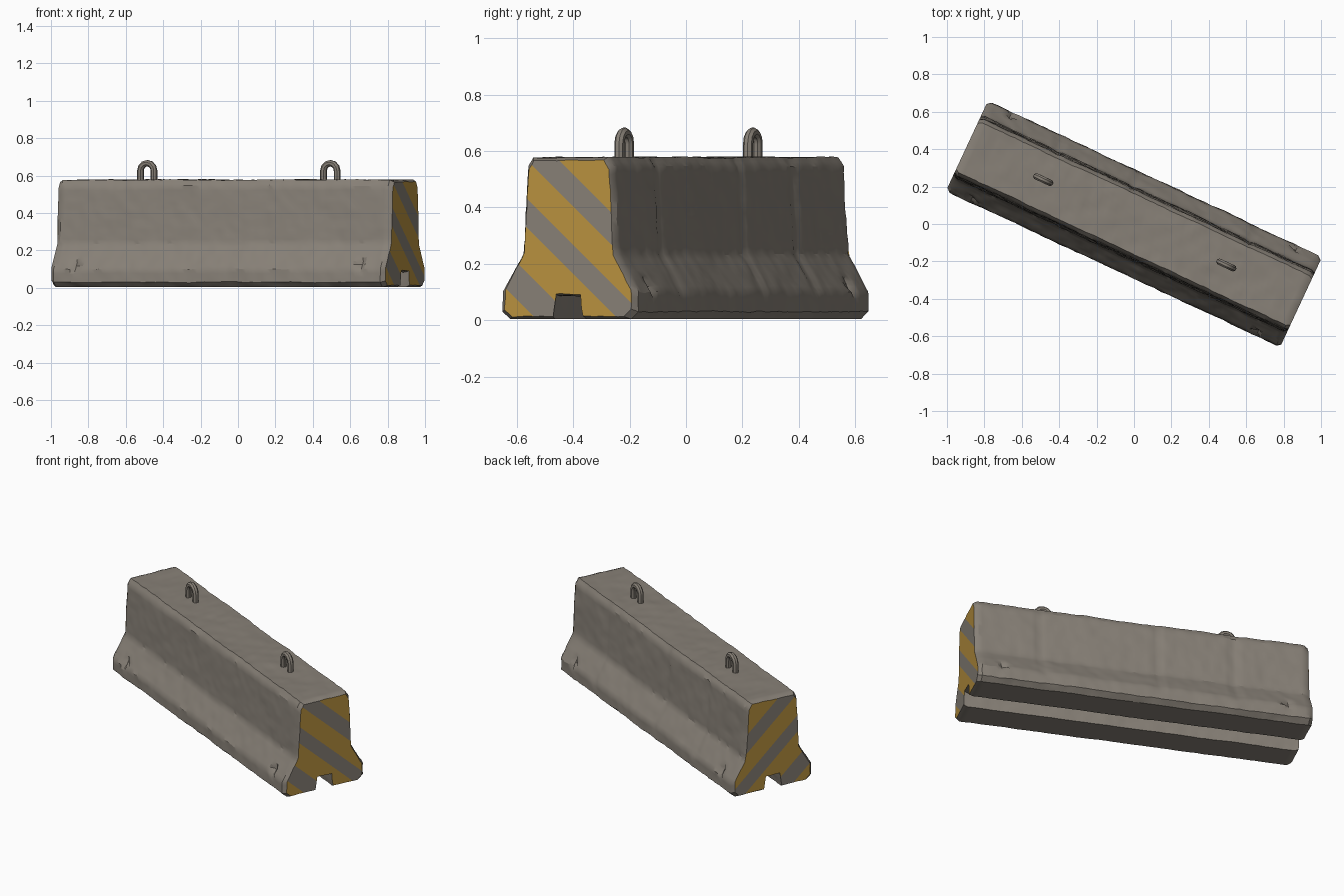
import bpy, bmesh, math
from mathutils import Matrix, Vector, noise

if "Cube" in bpy.data.objects:
    bpy.data.objects.remove(bpy.data.objects["Cube"])

def material(name, rgb):
    m = bpy.data.materials.new(name)
    m.diffuse_color = (*rgb, 1)
    m.use_nodes = True
    m.node_tree.nodes["Principled BSDF"].inputs["Base Color"].default_value = m.diffuse_color
    return m

CONCRETE = material("concrete_grey", (0.245, 0.218, 0.185))
YELLOW = material("hazard_yellow", (0.49, 0.29, 0.05))
TURN = Matrix.Rotation(math.radians(-25), 4, 'Z')
HALF_LEN = 0.986

def finish(obj, angle):
    bpy.ops.object.select_all(action='DESELECT')
    obj.select_set(True)
    bpy.context.view_layer.objects.active = obj
    bpy.ops.object.shade_smooth_by_angle(angle=math.radians(angle))

# Cross-section: half profile with the underside channel, mirrored and resampled
half = [(0.05, 0.085), (0.062, 0.004), (0.235, 0.004), (0.266, 0.03), (0.264, 0.1),
        (0.185, 0.235), (0.167, 0.545), (0.147, 0.577)]
outline = half + [(-v, z) for v, z in reversed(half)]
section = []
for i, a in enumerate(outline):
    a, b = Vector(a), Vector(outline[(i + 1) % len(outline)])
    n = max(1, math.ceil((b - a).length / 0.025))
    section += [a.lerp(b, k / n) for k in range(n)]

def weather(u, v, z):
    """Worn surface: soft waves, small chips, back seams and side dents."""
    p = Vector((u, v, z))
    d = noise.noise_vector(p * 5) * 0.004 + noise.noise_vector(p * 22) * 0.004
    d.x = 0
    if z < 0.01:
        d.z = 0
    if v > 0.14 and 0.1 < z < 0.57:
        for seam in (-0.54, -0.09, 0.6):
            d.y -= 0.009 * max(0, 1 - abs(u - seam) / 0.03)
    for hole in (-0.84, 0.84):
        r = math.hypot(u - hole, z - 0.12)
        if abs(v) > 0.2 and r < 0.025:
            d.y -= math.copysign(0.018, v)
    p += d
    p.z = max(0, p.z)
    return p

# Barrier body: section swept along the length with chamfered ends
bm = bmesh.new()
inner = HALF_LEN - 0.022
steps = 80
stations = [(-HALF_LEN, True)]
stations += [(-inner + 2 * inner * i / steps, False) for i in range(steps + 1)]
stations += [(HALF_LEN, True)]
rings = []
for u, is_end in stations:
    ring = []
    for v, z in section:
        if is_end:
            v, z = v * 0.93, 0.29 + (z - 0.29) * 0.965
        ring.append(bm.verts.new(weather(u, v, z)))
    rings.append(ring)
count = len(section)
for r0, r1 in zip(rings, rings[1:]):
    for i in range(count):
        j = (i + 1) % count
        bm.faces.new((r0[i], r0[j], r1[j], r1[i]))
caps = [bm.faces.new(rings[0]), bm.faces.new(rings[-1])]
bmesh.ops.triangulate(bm, faces=caps)

def end_faces():
    return [f for f in bm.faces if all(abs(abs(v.co.x) - HALF_LEN) < 1e-4 for v in f.verts)]

# Hazard stripes: cut both end faces along diagonals and colour alternate bands
edges = (-0.11, 0.02, 0.18, 0.283, 0.42, 0.534)
slant = Vector((0, 0.906, 1))
for t in edges:
    faces = end_faces()
    geom = set(faces)
    for f in faces:
        geom.update(f.edges)
        geom.update(f.verts)
    bmesh.ops.bisect_plane(bm, geom=list(geom), dist=1e-5,
                           plane_co=Vector((0, 0, t)), plane_no=slant.normalized())
for f in end_faces():
    t = f.calc_center_median().dot(slant)
    f.material_index = 1 if sum(t > e for e in edges) % 2 == 0 else 0
bmesh.ops.recalc_face_normals(bm, faces=bm.faces[:])
bmesh.ops.transform(bm, matrix=TURN, verts=bm.verts[:])
mesh = bpy.data.meshes.new("barrier_body")
bm.to_mesh(mesh)
bm.free()
mesh.materials.append(CONCRETE)
mesh.materials.append(YELLOW)
body = bpy.data.objects.new("barrier_body", mesh)
bpy.context.collection.objects.link(body)
finish(body, 32)

# Lifting loops: bent bar arches on the top
def lifting_loop(name, u):
    r, spring = 0.04, 0.626
    path = [(-r, 0.55)]
    path += [(-r * math.cos(math.pi * k / 6), spring + r * math.sin(math.pi * k / 6)) for k in range(7)]
    path += [(r, 0.55)]
    curve = bpy.data.curves.new(name, 'CURVE')
    curve.dimensions = '3D'
    curve.bevel_depth = 0.018
    curve.bevel_resolution = 2
    curve.use_fill_caps = True
    spline = curve.splines.new('POLY')
    spline.points.add(len(path) - 1)
    for point, (x, z) in zip(spline.points, path):
        point.co = (*(TURN @ Vector((u + x, 0.01, z))), 1)
    curve.materials.append(CONCRETE)
    obj = bpy.data.objects.new(name, curve)
    bpy.context.collection.objects.link(obj)
    bpy.ops.object.select_all(action='DESELECT')
    obj.select_set(True)
    bpy.context.view_layer.objects.active = obj
    bpy.ops.object.convert(target='MESH')
    finish(bpy.context.object, 40)

lifting_loop("lifting_loop_left", -0.54)
lifting_loop("lifting_loop_right", 0.54)
